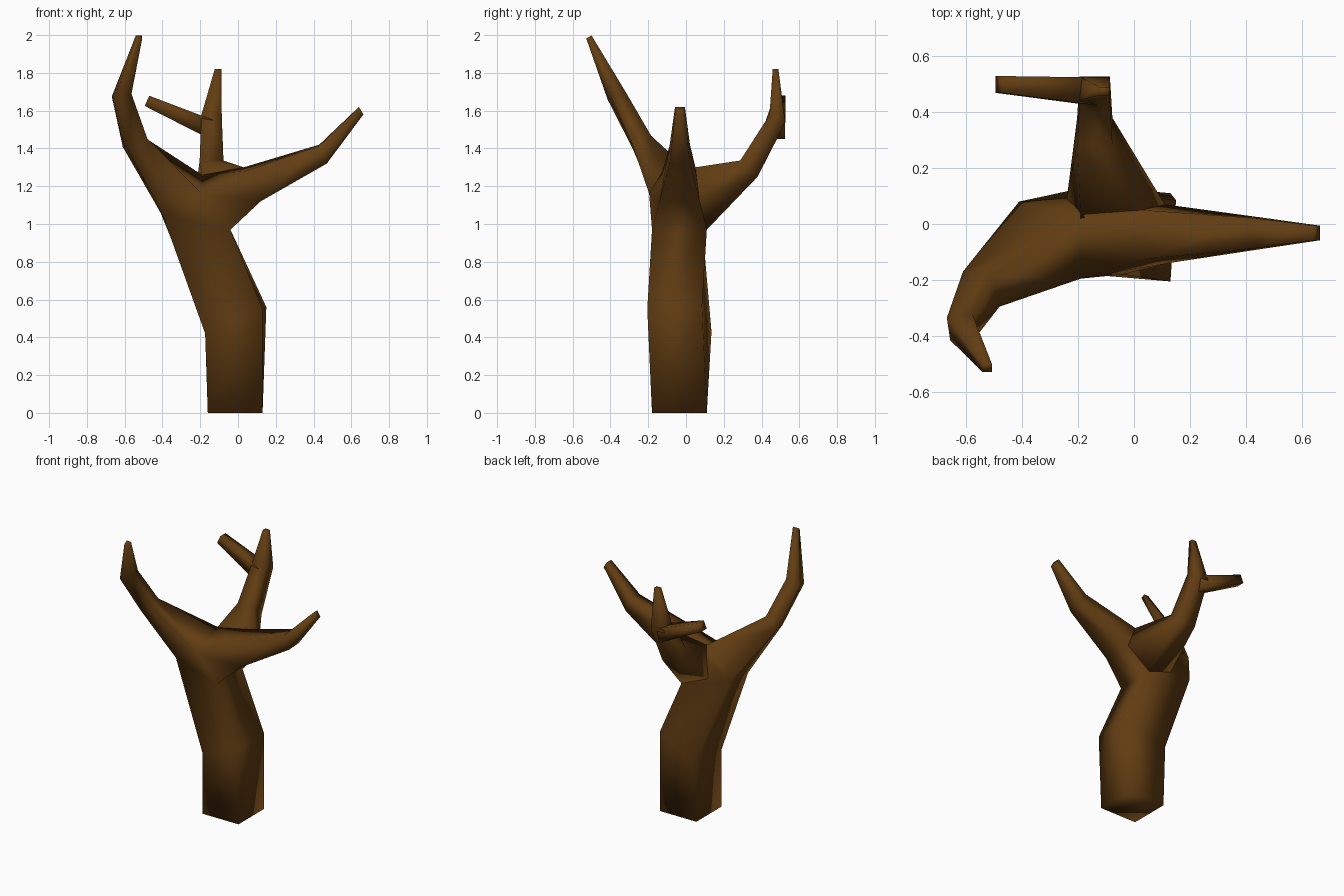
import bpy, bmesh
from mathutils import Vector

if "Cube" in bpy.data.objects:
    bpy.data.objects.remove(bpy.data.objects["Cube"])

bark = bpy.data.materials.new("dark_brown_bark")
bark.diffuse_color = (0.12, 0.046, 0.006, 1)
bark.use_nodes = True
bark.node_tree.nodes["Principled BSDF"].inputs["Base Color"].default_value = bark.diffuse_color


def ring(c, u, v):
    """Four corners around a centre, spanned by two half-width vectors."""
    c, u, v = Vector(c), Vector(u), Vector(v)
    return [c - u - v, c + u - v, c + u + v, c - u + v]


def verts(bm, points):
    return [bm.verts.new(p) for p in points]


def loft(bm, first, *rings):
    """Skin a tube from an existing vertex ring through point rings, then cap it."""
    prev = first
    for pts in rings:
        cur = verts(bm, pts)
        join(bm, prev, cur)
        prev = cur
    bm.faces.new(prev)


def join(bm, a, b):
    for i in range(4):
        j = (i + 1) % 4
        bm.faces.new((a[i], a[j], b[j], b[i]))


def hull(bm, points, open_rings):
    """Convex fork body, left open where tubes are attached."""
    res = bmesh.ops.convex_hull(bm, input=points)
    faces = [f for f in res["geom"] if isinstance(f, bmesh.types.BMFace)]
    drop = [f for f in faces if any(set(f.verts) <= set(r) for r in open_rings)]
    bmesh.ops.delete(bm, geom=drop, context='FACES')


def finish(bm, name):
    loose = [v for v in bm.verts if not v.link_faces]
    bmesh.ops.delete(bm, geom=loose, context='VERTS')
    bmesh.ops.recalc_face_normals(bm, faces=bm.faces)
    for f in bm.faces:
        f.smooth = True
    me = bpy.data.meshes.new(name)
    bm.to_mesh(me)
    bm.free()
    me.materials.append(bark)
    bpy.context.collection.objects.link(bpy.data.objects.new(name, me))


# Trunk with the left and right branches
bm = bmesh.new()
base = verts(bm, ring((-0.015, -0.035, 0), (0.145, 0, 0), (0, 0.145, 0)))
bend = verts(bm, ring((-0.012, -0.035, 0.49), (0.152, -0.025, 0.065), (0.01, 0.145, 0.005)))
top = verts(bm, [(-0.40, -0.14, 1.05), (-0.04, -0.18, 0.97),
                 (-0.04, 0.11, 0.97), (-0.41, 0.08, 1.06)])
bm.faces.new(base)
join(bm, base, bend)
join(bm, bend, top)
fork = verts(bm, [(-0.19, -0.195, 1.16), (-0.19, 0.04, 1.26)])
left_root = [top[0], fork[0], fork[1], top[3]]
right_root = verts(bm, [(0.12, -0.14, 1.12), (0.04, -0.125, 1.28),
                        (0.03, 0.05, 1.30), (0.11, 0.07, 1.13)])
hull(bm, top + fork + right_root, [top, left_root, right_root])
loft(bm, left_root,
     ring((-0.545, -0.232, 1.43), (0.05, -0.008, 0.03), (-0.015, 0.055, 0.008)),
     ring((-0.616, -0.369, 1.682), (0.046, 0.006, 0.015), (-0.006, 0.04, 0.008)),
     ring((-0.524, -0.514, 1.99), (0.017, 0, 0), (0, 0.014, 0.008)))
loft(bm, right_root,
     ring((0.45, -0.033, 1.37), (-0.02, 0, 0.047), (0, 0.054, 0.003)),
     ring((0.652, -0.032, 1.60), (-0.012, 0, 0.02), (0, 0.026, 0)))
finish(bm, "trunk_with_side_branches")

# Back branch, widening where it leaves the trunk
bm = bmesh.new()
root = verts(bm, [(-0.04, 0.11, 0.97), (0.11, 0.07, 1.13), (0.03, 0.05, 1.30),
                  (-0.19, 0.02, 1.255), (-0.24, 0.09, 1.05)])
neck = verts(bm, ring((-0.14, 0.333, 1.293), (0.063, 0, 0), (0, -0.046, 0.043)))
hull(bm, root + neck, [neck])
loft(bm, neck,
     ring((-0.14, 0.484, 1.557), (0.054, 0, 0), (0, -0.042, 0.02)),
     ring((-0.105, 0.474, 1.82), (0.018, 0, 0), (0, -0.015, 0)))
finish(bm, "back_branch")

# Twig on the back branch
bm = bmesh.new()
twig_root = verts(bm, ring((-0.14, 0.473, 1.50), (0, 0.05, 0), (0.01, 0, 0.05)))
bm.faces.new(twig_root)
loft(bm, twig_root, ring((-0.482, 0.498, 1.652), (0, 0.03, 0), (0.012, 0, 0.027)))
finish(bm, "back_twig")
